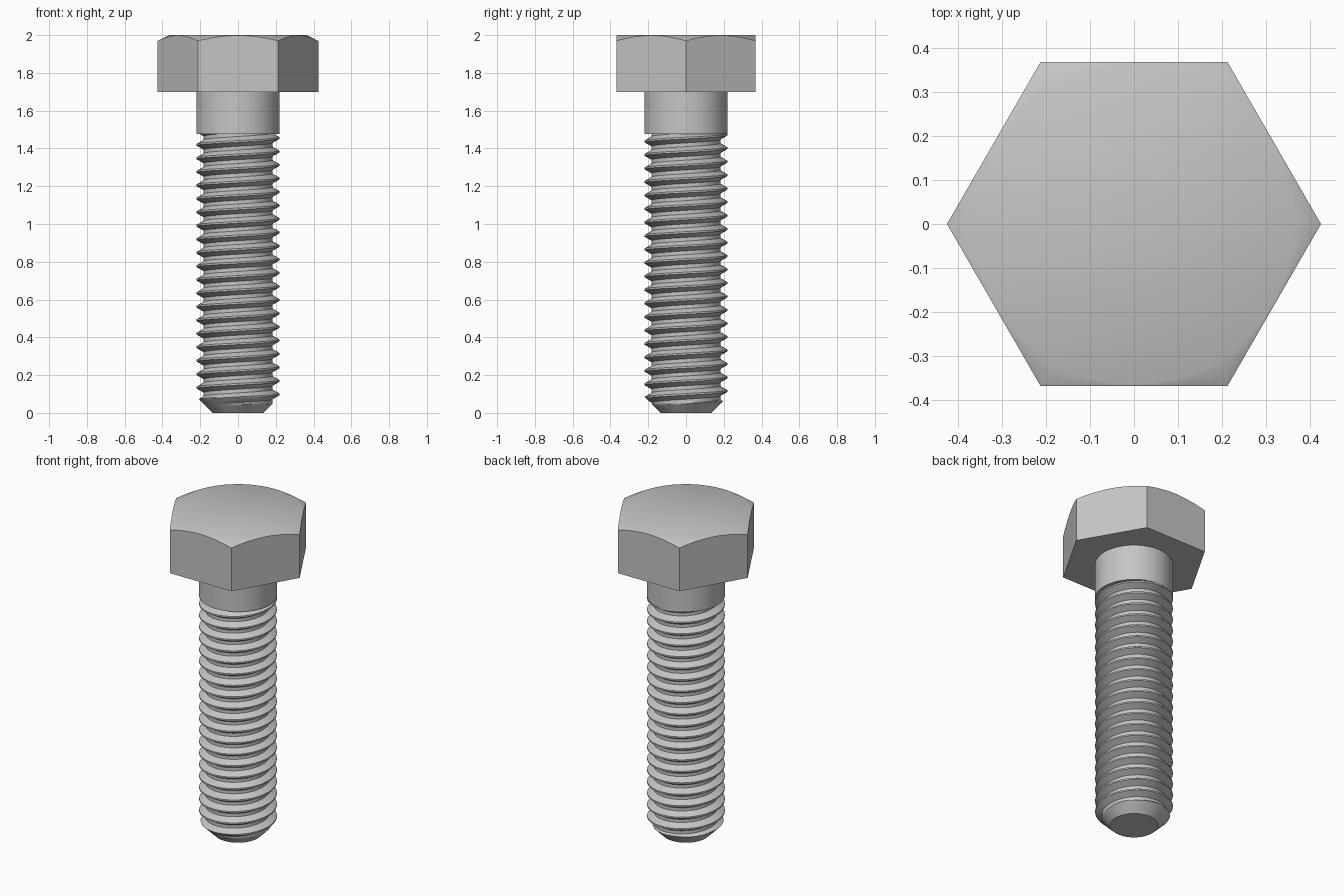
import bpy, bmesh, math

if "Cube" in bpy.data.objects:
    bpy.data.objects.remove(bpy.data.objects["Cube"])

STEEL = bpy.data.materials.new("grey_steel")
STEEL.diffuse_color = (0.56, 0.56, 0.56, 1)
STEEL.use_nodes = True
STEEL.node_tree.nodes["Principled BSDF"].inputs["Base Color"].default_value = STEEL.diffuse_color


def finish(name, bm):
    bmesh.ops.remove_doubles(bm, verts=bm.verts, dist=1e-5)
    me = bpy.data.meshes.new(name)
    bm.to_mesh(me)
    bm.free()
    me.materials.append(STEEL)
    ob = bpy.data.objects.new(name, me)
    bpy.context.collection.objects.link(ob)
    bpy.ops.object.select_all(action='DESELECT')
    ob.select_set(True)
    bpy.context.view_layer.objects.active = ob
    bpy.ops.object.shade_smooth_by_angle(angle=math.radians(35))
    return ob


def ring(bm, n, radius, height):
    """Ring of vertices; radius and height are functions of the angle."""
    out = []
    for i in range(n):
        a = 2 * math.pi * i / n
        r = radius(a)
        out.append(bm.verts.new((r * math.cos(a), r * math.sin(a), height(a))))
    return out


def skin(bm, rings):
    """Join rings from bottom to top and cap both ends."""
    n = len(rings[0])
    for lo, hi in zip(rings, rings[1:]):
        for i in range(n):
            k = (i + 1) % n
            bm.faces.new((lo[i], lo[k], hi[k], hi[i]))
    bm.faces.new(rings[0][::-1])
    bm.faces.new(rings[-1])


# Hexagonal head with conical top chamfer
FLAT = 0.368


def hex_r(a):
    return FLAT / math.cos(a % (math.pi / 3) - math.pi / 6)


bm = bmesh.new()
TOP_R = 0.364
skin(bm, [ring(bm, 96, hex_r, lambda a: 1.70),
          ring(bm, 96, hex_r, lambda a: 2.0 - (hex_r(a) - TOP_R) * 0.5),
          ring(bm, 96, lambda a: TOP_R, lambda a: 2.0)])
finish("hex_head", bm)

# Plain shank
bm = bmesh.new()
skin(bm, [ring(bm, 96, lambda a: 0.22, lambda a: z) for z in (1.477, 1.70)])
finish("plain_shank", bm)

# Threaded rod: right-handed helix, trimmed by the tip chamfer
PITCH, MAJOR, MINOR = 1 / 14, 0.219, 0.182
TIP_R, Z_TOP, N, FIRST_CREST = 0.135, 1.49, 96, 0.098
CREST, FLANK = 0.0045, 0.0214          # half crest width, flank height
STEPS = 5
profile = []                           # (z offset, radius) over one pitch
for s in range(STEPS):
    f = s / STEPS
    profile.append((CREST + FLANK * f, MAJOR + (MINOR - MAJOR) * f))
profile += [(CREST + FLANK, MINOR), (PITCH / 2, MINOR)]
for s in range(STEPS + 1):
    f = s / STEPS
    profile.append((PITCH - CREST - FLANK * (1 - f), MINOR + (MAJOR - MINOR) * f))
P = len(profile)

bm = bmesh.new()
columns = []
for i in range(N):
    a = 2 * math.pi * i / N
    col = []
    for k in range(-5, 24):
        for dz, r in profile:
            z = FIRST_CREST + PITCH * (k + i / N) + dz
            z = min(max(z, 0), Z_TOP)
            r = MINOR - 0.005 if z == Z_TOP else min(r, TIP_R + z)
            col.append(bm.verts.new((r * math.cos(a), r * math.sin(a), z)))
    columns.append(col)
for i in range(N):
    nxt, shift = columns[(i + 1) % N], (P if i == N - 1 else 0)
    col = columns[i]
    for j in range(len(col) - 1 - shift):
        quad = (col[j], nxt[j + shift], nxt[j + shift + 1], col[j + 1])
        if (quad[0].co.z, quad[1].co.z) == (quad[3].co.z, quad[2].co.z):
            continue                   # fully trimmed away
        bm.faces.new(quad)
bmesh.ops.remove_doubles(bm, verts=bm.verts, dist=1e-5)
# Flat tip
tip = sorted((v for v in bm.verts if v.co.z < 1e-6),
             key=lambda v: -math.atan2(v.co.y, v.co.x))
bm.faces.new(tip)
finish("threaded_rod", bm)
